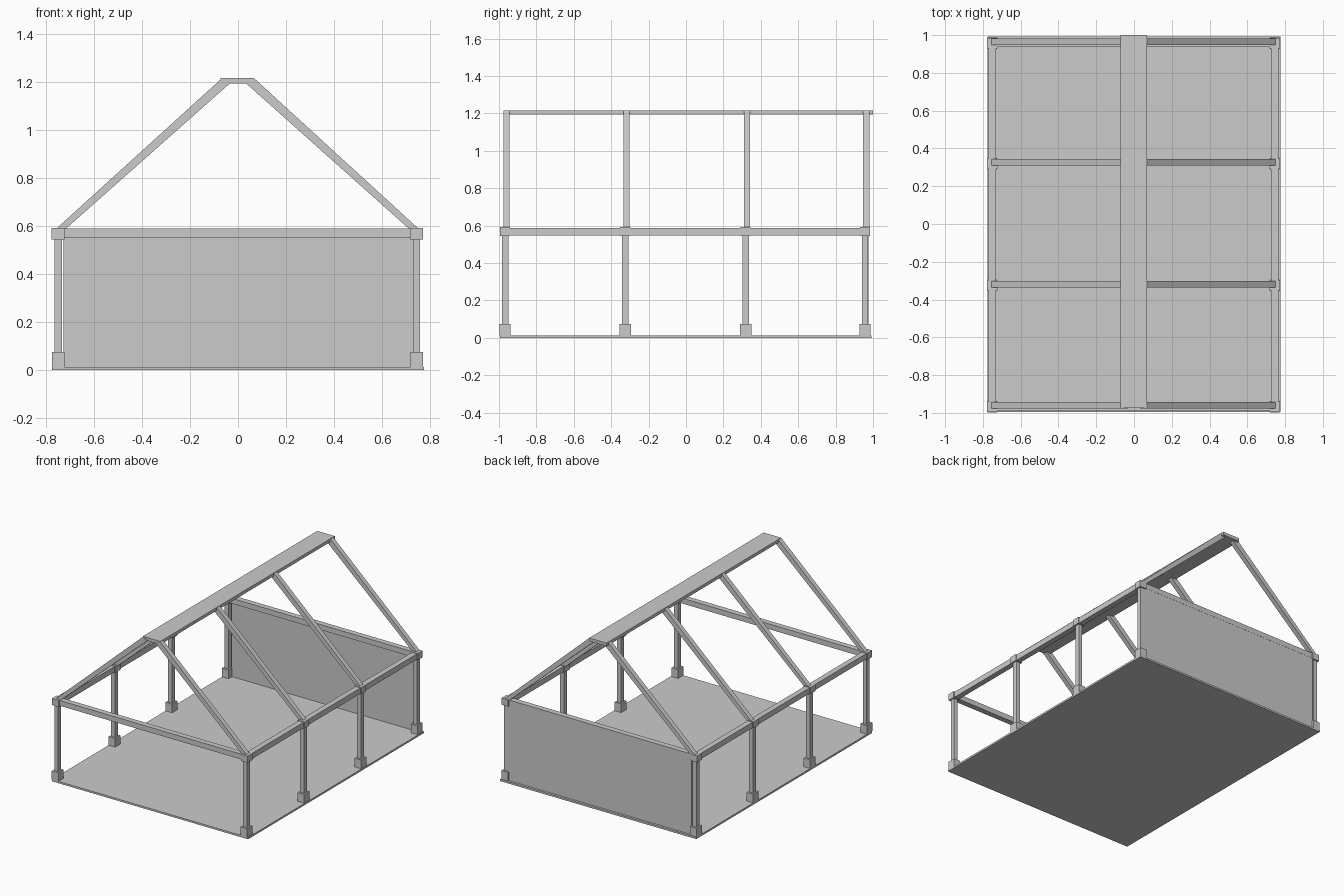
import bpy

if "Cube" in bpy.data.objects:
    bpy.data.objects.remove(bpy.data.objects["Cube"])


def prism(name, profile, y0, y1):
    """Extrude an x/z outline from y0 to y1."""
    n = len(profile)
    verts = [(x, y, z) for y in (y0, y1) for x, z in profile]
    faces = [tuple(range(n)), tuple(reversed(range(n, 2 * n)))]
    faces += [((i + 1) % n, i, n + i, n + (i + 1) % n) for i in range(n)]
    area = sum(profile[i][0] * profile[(i + 1) % n][1]
               - profile[(i + 1) % n][0] * profile[i][1] for i in range(n))
    if area < 0:
        faces = [tuple(reversed(f)) for f in faces]
    mesh = bpy.data.meshes.new(name)
    mesh.from_pydata(verts, [], faces)
    obj = bpy.data.objects.new(name, mesh)
    bpy.context.collection.objects.link(obj)
    return obj


def box(name, x0, x1, y0, y1, z0, z1):
    return prism(name, [(x0, z0), (x1, z0), (x1, z1), (x0, z1)], y0, y1)


FLOOR = 0.013
FRAMES = (-0.967, -0.325, 0.319, 0.957)

# Floor slab, rear wall panel and flat ridge board
box("floor", -0.776, 0.776, -0.995, 0.992, 0, FLOOR)
box("rear_wall", -0.727, 0.735, 0.966, 0.976, FLOOR, 0.552)
box("ridge_board", -0.072, 0.066, -0.973, 1.0, 1.194, 1.217)

for side, cx in (("left", -0.75), ("right", 0.745)):
    s = -1 if cx < 0 else 1
    # Long eave beam
    box(side + "_eave_beam", cx - 0.02, cx + 0.02, -0.985, 0.975, 0.548, 0.588)
    for i, y in enumerate(FRAMES):
        tag = f"{side}_{i}"
        # Post with footing and cap block
        box("footing_" + tag, cx - 0.026, cx + 0.026, y - 0.03, y + 0.03, FLOOR, 0.075)
        box("post_" + tag, cx - 0.015, cx + 0.015, y - 0.017, y + 0.017, 0.07, 0.55)
        box("cap_" + tag, cx - 0.027, cx + 0.027, y - 0.027, y + 0.027, 0.545, 0.592)
        # Sloping rafter
        ry = y + 0.007
        foot = cx + s * 0.016
        prism("rafter_" + tag,
              [(foot, 0.582), (foot - s * 0.04, 0.582),
               (s * 0.033, 1.196), (s * 0.068, 1.216)],
              ry - 0.017, ry + 0.017)

# Cross beams at the two gable ends
for name, y in (("front", FRAMES[0]), ("rear", FRAMES[-1])):
    box(name + "_cross_beam", -0.73, 0.725, y - 0.02, y + 0.02, 0.552, 0.59)
